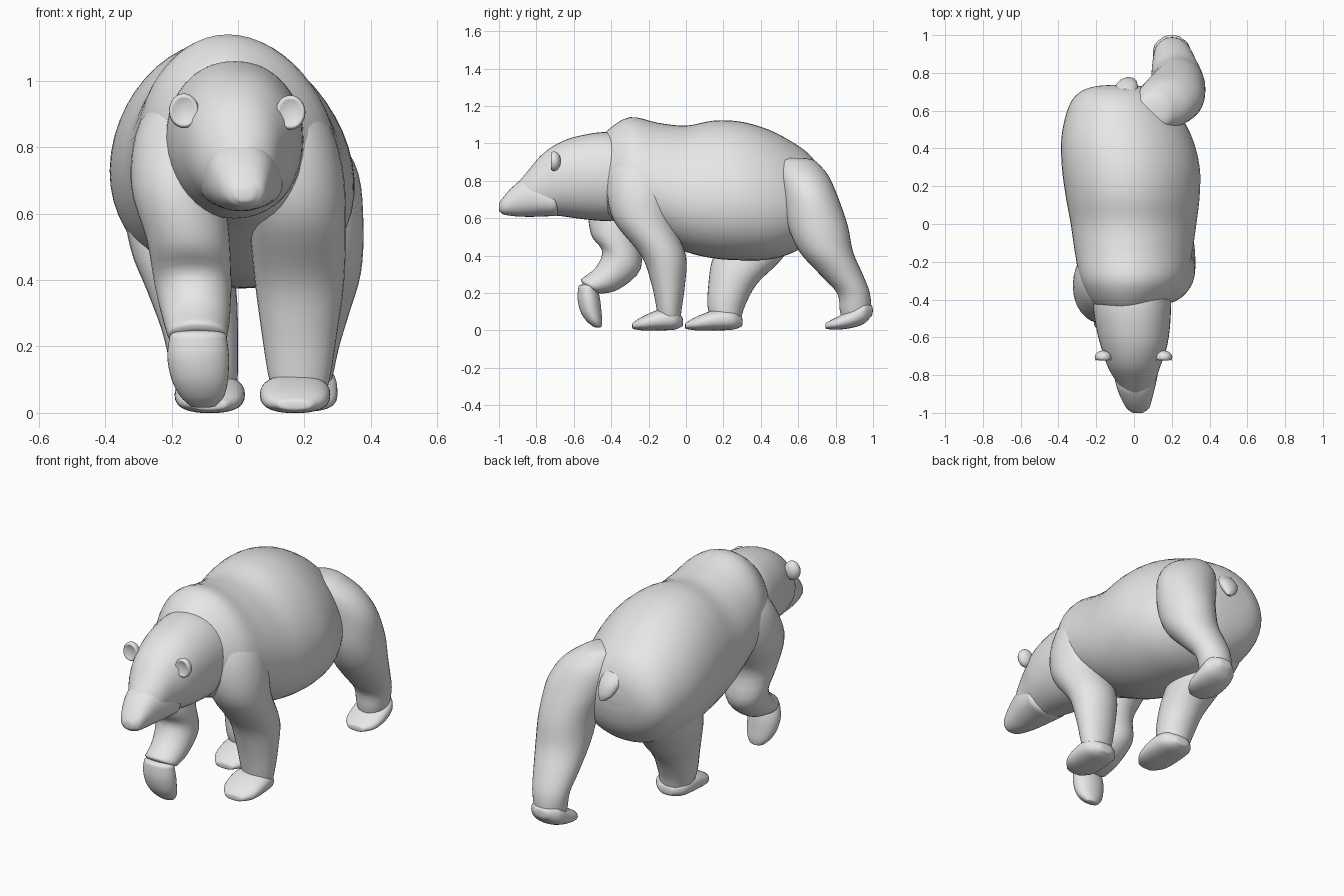
import bpy, bmesh, math
from mathutils import Vector

grey = bpy.data.materials.new("plain_grey")
grey.diffuse_color = (0.8, 0.8, 0.8, 1)


def finish(name, bm):
    bmesh.ops.recalc_face_normals(bm, faces=bm.faces)
    for f in bm.faces:
        f.smooth = True
    me = bpy.data.meshes.new(name)
    bm.to_mesh(me)
    bm.free()
    me.materials.append(grey)
    ob = bpy.data.objects.new(name, me)
    bpy.context.collection.objects.link(ob)
    return ob


def smooth_path(st, steps):
    """Catmull-Rom interpolation through the stations."""
    p = [st[0]] + list(st) + [st[-1]]
    out = []
    for i in range(1, len(p) - 2):
        for k in range(steps):
            t = k / steps
            out.append([0.5 * (2 * b + (c - a) * t + (2 * a - 5 * b + 4 * c - d) * t * t
                               + (3 * b - a - 3 * c + d) * t ** 3)
                        for a, b, c, d in zip(p[i - 1], p[i], p[i + 1], p[i + 2])])
    out.append(list(st[-1]))
    return out


def dome(a, b, depth):
    """Shrinking rings that round off the end at b, coming from a."""
    d = Vector((b[0] - a[0], b[1] - a[1], b[2] - a[2])).normalized()
    h = depth * min(b[3], b[4])
    rings = []
    for t in (30, 55, 75):
        s, c = math.sin(math.radians(t)), math.cos(math.radians(t))
        o = d * h * s
        rings.append([b[0] + o.x, b[1] + o.y, b[2] + o.z, b[3] * c, b[4] * c, b[5]])
    return rings


def loft(name, stations, n=32, steps=4, egg=0.0, lean=0.0, power=1.0, depth=0.3):
    """Stations: x, y, z, half width in x, half depth, angle of the depth axis in the yz plane."""
    st = [list(s) + [0] * (6 - len(s)) for s in stations]
    mid = smooth_path(st, steps)
    rings = dome(mid[1], mid[0], depth)[::-1] + mid + dome(mid[-2], mid[-1], depth)
    bm = bmesh.new()
    loops = []
    for x, y, z, rx, r, ang in rings:
        a = math.radians(ang)
        loop = []
        for k in range(n):
            t = 2 * math.pi * k / n
            c, s = math.cos(t), math.sin(t)
            c = math.copysign(abs(c) ** power, c)
            s = math.copysign(abs(s) ** power, s)
            loop.append(bm.verts.new((x + rx * (c * (1 - egg * s) - lean * s),
                                      y + r * s * math.cos(a), z + r * s * math.sin(a))))
        loops.append(loop)
    for p, q in zip(loops, loops[1:]):
        for k in range(n):
            bm.faces.new((p[k], p[(k + 1) % n], q[(k + 1) % n], q[k]))
    bm.faces.new(loops[0])
    bm.faces.new(loops[-1])
    return finish(name, bm)


def lengthwise(name, rows, **kw):
    """Rows: y, x, top, bottom, half width; upright rings along y."""
    return loft(name, [(x, y, (t + b) / 2, w, (t - b) / 2, 90) for y, x, t, b, w in rows], **kw)


# Trunk with shoulder hump and rounded rump
lengthwise("body", [
    (-.47, -.01, 1.00, .68, .14), (-.42, -.015, 1.07, .60, .205), (-.30, -.005, 1.14, .56, .278),
    (-.15, -.005, 1.11, .49, .308), (0, -.005, 1.095, .42, .33), (.15, -.01, 1.122, .385, .352),
    (.30, -.02, 1.115, .375, .362), (.45, -.04, 1.07, .38, .345), (.58, -.06, 1.00, .42, .30),
    (.66, -.07, .94, .48, .255), (.705, -.075, .88, .55, .20), (.728, -.08, .82, .63, .13),
    (.735, -.08, .77, .69, .06)], n=48, egg=0.10, lean=0.09, depth=.05)

# Head with neck, muzzle
lengthwise("head", [
    (-.30, 0, 1.03, .60, .20), (-.42, -.01, 1.06, .585, .207), (-.55, -.005, 1.045, .595, .195),
    (-.66, 0, 1.012, .61, .172), (-.76, 0, .95, .62, .137), (-.84, .01, .86, .63, .10),
    (-.89, .01, .80, .645, .065)], n=40, power=.95)
lengthwise("muzzle", [
    (-.70, .01, .77, .612, .125), (-.80, .01, .81, .608, .115), (-.87, .01, .81, .608, .10),
    (-.93, .015, .765, .612, .08), (-.975, .02, .715, .62, .06), (-.993, .02, .69, .632, .038)],
    power=.88)

# Ears, hollowed on the front
for name, x, z in (("ear_a", -.163, .91), ("ear_b", .158, .905)):
    bm = bmesh.new()
    bmesh.ops.create_uvsphere(bm, u_segments=24, v_segments=16, radius=1)
    for v in bm.verts:
        y = v.co.y
        if y < -.5:
            y = -.5 + .6 * (-.5 - y)
        v.co = (x + v.co.x * .045, -.705 + y * .035, z + v.co.z * .052)
    finish(name, bm)

# Tail
loft("tail", [(-.05, .68, .85, .06, .04), (-.04, .72, .80, .06, .04),
              (-.03, .75, .745, .045, .027), (-.02, .762, .71, .018, .012)], n=20)

# Standing front leg
loft("front_leg_standing", [
    (.06, -.24, .99, .10, .12), (.115, -.245, .89, .15, .165), (.158, -.245, .74, .157, .178),
    (.178, -.225, .58, .147, .158), (.185, -.12, .40, .135, .12), (.185, -.095, .25, .115, .09),
    (.185, -.09, .12, .095, .068), (.185, -.09, .06, .08, .06)])

# Raised front leg and hanging paw
loft("front_leg_raised", [
    (-.09, -.24, .99, .09, .12), (-.15, -.27, .88, .145, .17), (-.18, -.335, .69, .143, .185),
    (-.15, -.38, .52, .125, .13), (-.135, -.345, .38, .115, .115, -25),
    (-.125, -.42, .28, .10, .085, -45), (-.122, -.505, .235, .09, .068, -35)])
loft("front_paw_raised", [
    (-.12, -.525, .235, .085, .05), (-.12, -.52, .17, .093, .06), (-.115, -.508, .10, .085, .056),
    (-.108, -.49, .05, .066, .042), (-.105, -.475, .022, .04, .024)])

# Hind leg stretched back
loft("hind_leg_back", [
    (.11, .60, .90, .10, .10), (.15, .63, .83, .15, .13), (.195, .665, .72, .168, .145),
    (.228, .705, .56, .15, .16), (.23, .75, .42, .14, .143), (.215, .83, .30, .12, .115),
    (.205, .895, .20, .10, .088), (.20, .905, .11, .085, .083), (.20, .90, .07, .07, .07)])

# Hind leg stepping forward
loft("hind_leg_forward", [
    (-.16, .50, .82, .10, .12), (-.20, .46, .68, .145, .18), (-.175, .39, .50, .15, .20),
    (-.14, .32, .37, .135, .182), (-.115, .25, .25, .115, .13), (-.10, .215, .13, .10, .10),
    (-.09, .215, .06, .085, .08)])

# Flat feet: toe to heel rows
def flat_foot(name, x, toe, length, width):
    rows = [(0, .042, .008, .5), (.2, .075, 0, .9), (.55, .112, 0, 1), (.85, .11, .004, .88),
            (1, .075, .02, .45)]
    lengthwise(name, [(toe + length * f, x, t, b, width * w) for f, t, b, w in rows], power=.85)

flat_foot("front_foot_standing", .172, -.283, .26, .106)
flat_foot("hind_foot_forward", -.085, 0, .295, .106)
lengthwise("hind_foot_back", [
    (.75, .20, .042, .008, .05), (.80, .20, .068, .004, .09), (.88, .20, .11, .012, .10),
    (.95, .20, .155, .035, .09), (.99, .20, .135, .075, .045)], power=.85)
